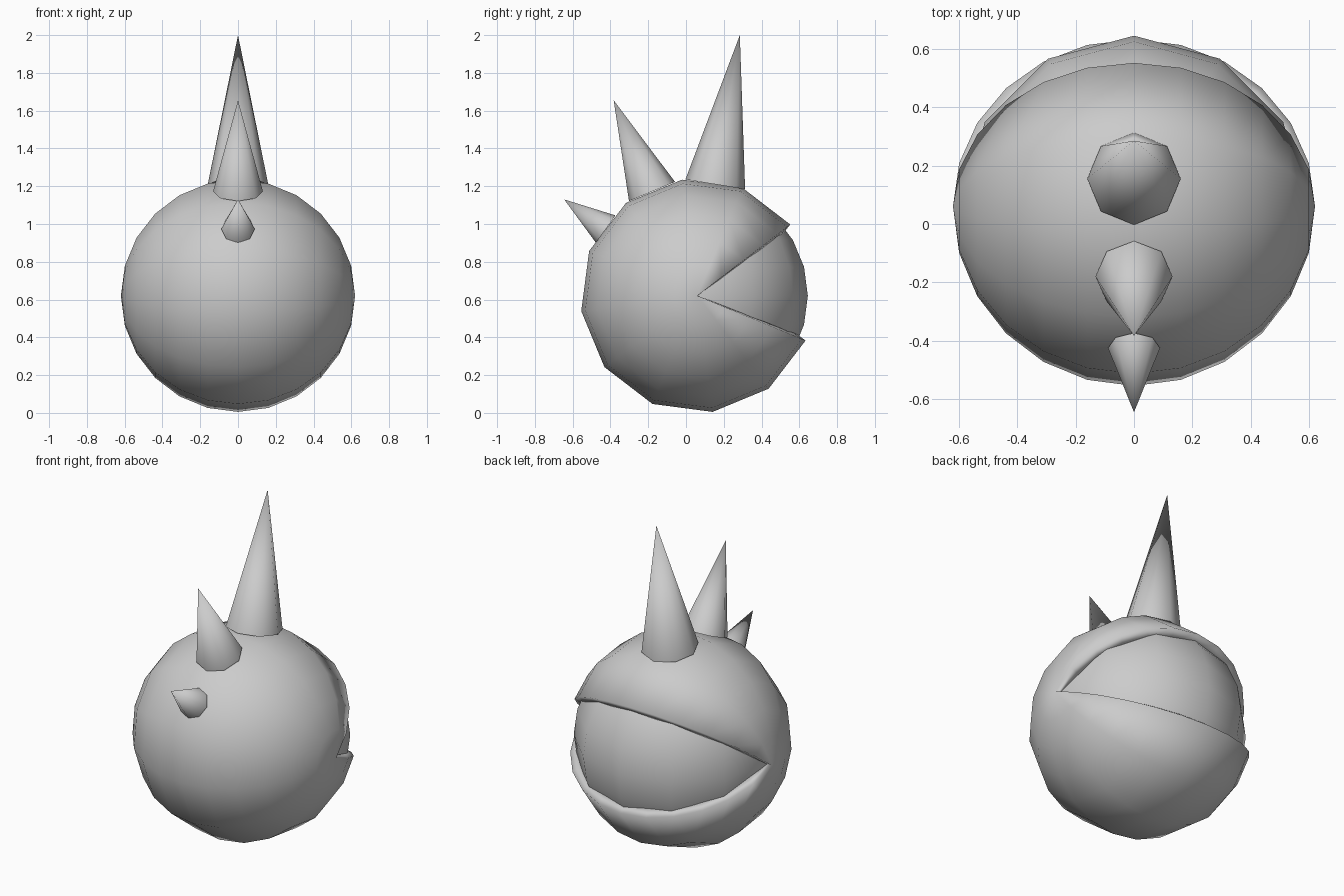
import bpy, bmesh
from math import radians, atan2
from mathutils import Matrix, Vector

if "Cube" in bpy.data.objects:
    bpy.data.objects.remove(bpy.data.objects["Cube"])

CENTRE = Vector((0, 0.06, 0.62))


def add_object(name, bm):
    bmesh.ops.recalc_face_normals(bm, faces=bm.faces)
    mesh = bpy.data.meshes.new(name)
    bm.to_mesh(mesh)
    bm.free()
    ob = bpy.data.objects.new(name, mesh)
    bpy.context.collection.objects.link(ob)
    bpy.ops.object.select_all(action='DESELECT')
    ob.select_set(True)
    bpy.context.view_layer.objects.active = ob
    bpy.ops.object.shade_smooth_by_angle(angle=radians(50))
    return ob


def sphere(radius):
    bm = bmesh.new()
    bmesh.ops.create_uvsphere(bm, u_segments=12, v_segments=12, radius=radius)
    return bm


def horn(name, base, tip, radius):
    base, tip = Vector(base), Vector(tip)
    axis = tip - base
    bm = bmesh.new()
    bmesh.ops.create_cone(bm, cap_ends=True, segments=8, radius1=radius,
                          radius2=0, depth=axis.length)
    bmesh.ops.remove_doubles(bm, verts=bm.verts, dist=1e-4)
    # tilt about x so a corner stays in the middle plane
    tilt = Matrix.Rotation(atan2(-axis.y, axis.z), 4, 'X')
    bm.transform(Matrix.Translation((base + tip) / 2) @ tilt)
    return add_object(name, bm)


# outer shell: poles on x, two segments removed for the mouth
bm = sphere(0.62)
bm.transform(Matrix.Rotation(radians(90), 4, 'Y'))
mouth = []
for f in bm.faces:
    c = f.calc_center_median()
    if abs(atan2(c.z, c.y)) < radians(29):
        mouth.append(f)
bmesh.ops.delete(bm, geom=mouth, context='FACES')
bm.transform(Matrix.Translation(CENTRE) @ Matrix.Rotation(radians(7.5), 4, 'X'))
shell = add_object("outer_shell", bm)
thick = shell.modifiers.new("thickness", 'SOLIDIFY')
thick.thickness = 0.06
thick.offset = -1

# inner ball filling the mouth
bm = sphere(0.59)
bm.transform(Matrix.Translation(CENTRE - Vector((0, 0.005, 0))))
add_object("inner_ball", bm)

# crest of three horns
horn("large_horn", (0, 0.155, 1.21), (0, 0.285, 2.0), 0.16)
horn("middle_horn", (0, -0.18, 1.172), (0, -0.383, 1.655), 0.132)
horn("small_horn", (0, -0.425, 0.973), (0, -0.645, 1.13), 0.089)
